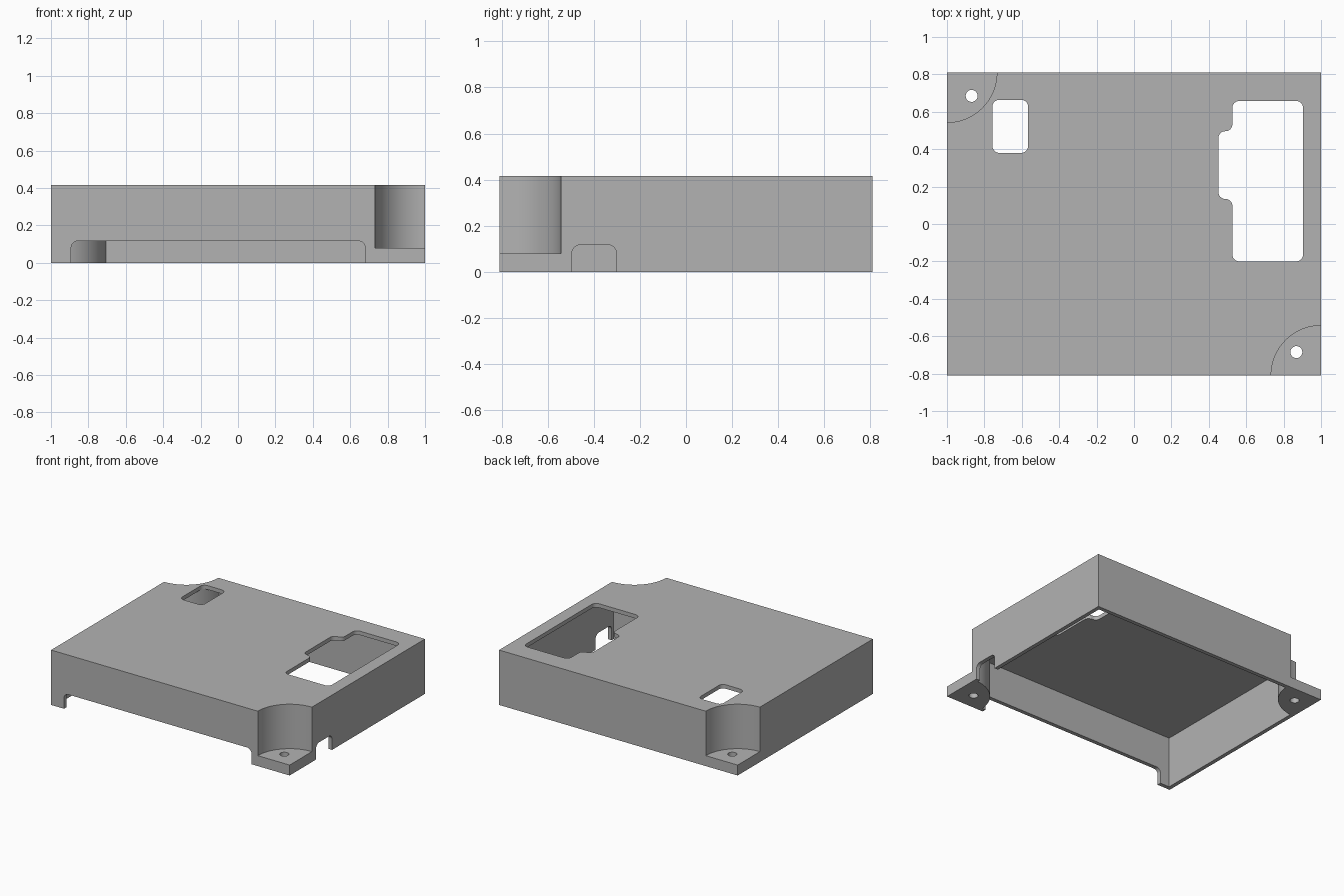
import bpy, bmesh, math
from mathutils import Vector

if "Cube" in bpy.data.objects:
    bpy.data.objects.remove(bpy.data.objects["Cube"])

X, Y, H = 1.0, 0.81, 0.416        # half width, half depth, height
T = 0.03                          # wall thickness
R_CUT, R_BOSS = 0.267, 0.295      # corner recess and boss radii
FLANGE, FILLET = 0.079, 0.037

grey = bpy.data.materials.new("light grey")
grey.diffuse_color = (0.45, 0.45, 0.45, 1)
grey.use_nodes = True
grey.node_tree.nodes["Principled BSDF"].inputs["Base Color"].default_value = grey.diffuse_color


def prism(name, outline, lo, hi, axis="z"):
    """Extrude a 2D outline along an axis."""
    place = {"z": lambda u, v, w: (u, v, w),
             "y": lambda u, v, w: (u, w, v),
             "x": lambda u, v, w: (w, u, v)}[axis]
    bm = bmesh.new()
    bottom = [bm.verts.new(place(u, v, lo)) for u, v in outline]
    top = [bm.verts.new(place(u, v, hi)) for u, v in outline]
    bm.faces.new(bottom)
    bm.faces.new(top)
    n = len(outline)
    for i in range(n):
        j = (i + 1) % n
        bm.faces.new((bottom[i], bottom[j], top[j], top[i]))
    bmesh.ops.recalc_face_normals(bm, faces=bm.faces[:])
    mesh = bpy.data.meshes.new(name)
    bm.to_mesh(mesh)
    bm.free()
    mesh.materials.append(grey)
    obj = bpy.data.objects.new(name, mesh)
    bpy.context.collection.objects.link(obj)
    return obj


def rounded(points, r=FILLET, steps=8):
    """Round every right-angled corner of an outline."""
    pts, out = [Vector(p) for p in points], []
    for i, p in enumerate(pts):
        d1 = (pts[i - 1] - p).normalized()
        d2 = (pts[(i + 1) % len(pts)] - p).normalized()
        c = p + r * (d1 + d2)
        for k in range(steps + 1):
            a = math.pi / 2 * k / steps
            out.append(c - r * (d2 * math.cos(a) + d1 * math.sin(a)))
    return out


def rect(x0, x1, y0, y1):
    return [(x0, y0), (x1, y0), (x1, y1), (x0, y1)]


def arc(cx, cy, r, a0, a1, n):
    return [(cx + r * math.cos(a0 + (a1 - a0) * k / n),
             cy + r * math.sin(a0 + (a1 - a0) * k / n)) for k in range(n + 1)]


def cut(body, cutter):
    cutter.hide_render = True
    mod = body.modifiers.new("cut", "BOOLEAN")
    mod.operation, mod.solver, mod.object = "DIFFERENCE", "EXACT", cutter
    bpy.context.view_layer.objects.active = body
    bpy.ops.object.modifier_apply(modifier=mod.name)
    bpy.data.objects.remove(cutter)


# Outer block
cover = prism("enclosure_cover", rect(-X, X, -Y, Y), 0, H)

# Hollow underside, curving round the two corner bosses
d = math.asin(T / R_BOSS)
half = [(-X + T, -Y + T)] + arc(X, -Y, R_BOSS, math.pi - d, math.pi / 2 + d, 24)
cavity = half + [(-x, -y) for x, y in half]
cut(cover, prism("cavity", cavity, -0.1, H - T))

# Corner recesses above the flanges, with screw holes
for s in (1, -1):
    cut(cover, prism("corner_recess",
                     arc(s * X, -s * Y, R_CUT, 0, math.tau * 95 / 96, 95), FLANGE, H + 0.1))
    cut(cover, prism("screw_hole",
                     arc(s * 0.868, -s * 0.685, 0.032, 0, math.tau * 31 / 32, 31), -0.1, 0.2))

# Windows in the top
big_window = [(0.526, -0.2), (0.904, -0.2), (0.904, 0.658), (0.526, 0.658),
              (0.526, 0.496), (0.451, 0.496), (0.451, 0.134), (0.526, 0.134)]
cut(cover, prism("big_window", rounded(big_window), H - 0.1, H + 0.1))
cut(cover, prism("small_window", rounded(rect(-0.757, -0.566, 0.38, 0.664)), H - 0.1, H + 0.1))

# Notches in the lower edge of the front and right walls
cut(cover, prism("front_notch", rounded(rect(-0.892, 0.68, -0.2, 0.117)), -Y - 0.1, -Y + 0.06, "y"))
cut(cover, prism("right_notch", rounded(rect(-0.495, -0.302, -0.2, 0.117)), X - 0.06, X + 0.1, "x"))

# Smooth curved walls, sharp edges
bpy.ops.object.select_all(action="DESELECT")
cover.select_set(True)
bpy.context.view_layer.objects.active = cover
bpy.ops.object.shade_smooth_by_angle(angle=math.radians(30))
